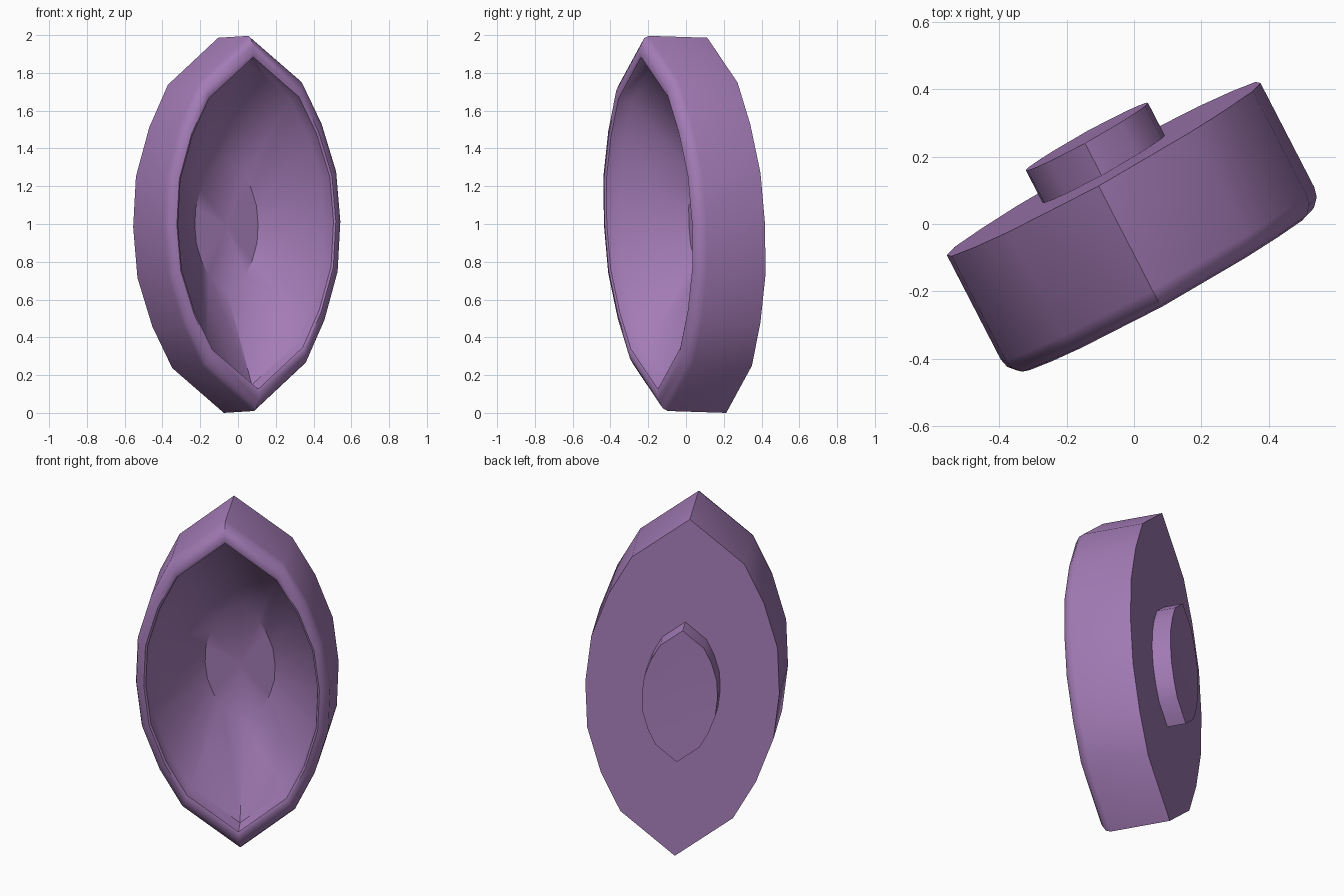
import bpy, bmesh, math
from mathutils import Vector

if "Cube" in bpy.data.objects:
    bpy.data.objects.remove(bpy.data.objects["Cube"])

# Slightly skewed local frame: centre of back plate, half width, half height, wall depth
C = Vector((-0.09, 0.163, 1.0))
U = Vector((0.465, 0.255, 0.01))
V = Vector((-0.015, -0.05, 0.993))
D = Vector((0.16, -0.31, 0.01))

# Pointed-oval outline: one quarter mirrored into 16 points
quarter = [(0, 1), (0.58, 0.755), (0.80, 0.53), (0.96, 0.27), (1, 0)]
half = quarter + [(p, -q) for p, q in quarter[-2::-1]]
outline = half + [(-p, q) for p, q in half[-2:0:-1]]

# Profile as (outline scale, depth): stem, back plate, wall, rounded rim, bowl, floor
profile = [(0.39, -0.31), (0.39, 0.0), (1.0, 0.0), (1.0, 1.0), (0.987, 1.08),
           (0.945, 1.15), (0.905, 1.17), (0.885, 1.15), (0.86, 0.94), (0.36, 0.18)]

bm = bmesh.new()
rings = [[bm.verts.new(C + U * (s * p) + V * (s * q) + D * d) for p, q in outline]
         for s, d in profile]
n = len(outline)
for a, b in zip(rings, rings[1:]):
    for i in range(n):
        j = (i + 1) % n
        bm.faces.new((a[i], a[j], b[j], b[i]))

# Fan caps: slightly dished stem end and flat bowl floor
for ring, depth in ((rings[0], -0.285), (rings[-1], 0.18)):
    centre = bm.verts.new(C + D * depth)
    for i in range(n):
        bm.faces.new((ring[i], ring[(i + 1) % n], centre))
bmesh.ops.recalc_face_normals(bm, faces=bm.faces[:])

mesh = bpy.data.meshes.new("pointed_bowl")
bm.to_mesh(mesh)
bm.free()
lo = min(v.co.z for v in mesh.vertices)
for v in mesh.vertices:
    v.co.z -= lo
obj = bpy.data.objects.new("pointed_bowl", mesh)
bpy.context.collection.objects.link(obj)

# Purple material
mat = bpy.data.materials.new("purple")
mat.diffuse_color = (0.37, 0.20, 0.47, 1)
mat.use_nodes = True
mat.node_tree.nodes["Principled BSDF"].inputs["Base Color"].default_value = mat.diffuse_color
mesh.materials.append(mat)

bpy.context.view_layer.objects.active = obj
obj.select_set(True)
bpy.ops.object.shade_smooth_by_angle(angle=math.radians(40))
